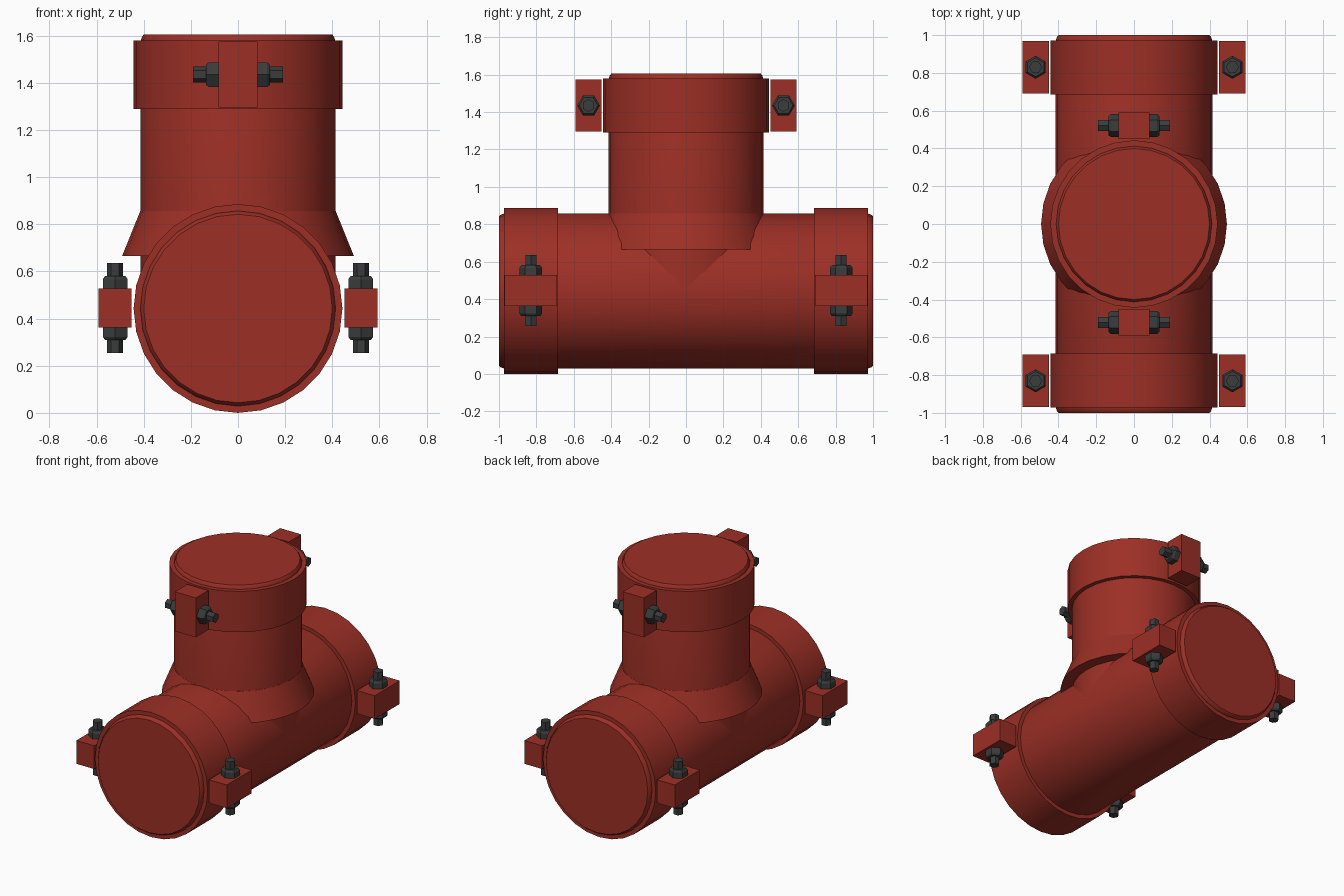
import bpy, bmesh, math
from mathutils import Matrix, Vector

if "Cube" in bpy.data.objects:
    bpy.data.objects.remove(bpy.data.objects["Cube"])

AXIS_Z = 0.443      # height of the horizontal pipe axis
SIDES = 28


def material(name, rgb):
    m = bpy.data.materials.new(name)
    m.diffuse_color = (*rgb, 1)
    m.use_nodes = True
    m.node_tree.nodes["Principled BSDF"].inputs["Base Color"].default_value = m.diffuse_color
    return m


RED = material("red_paint", (0.335, 0.029, 0.019))
DARK = material("dark_steel", (0.043, 0.045, 0.046))

TO_Y = Matrix.Rotation(math.radians(-90), 4, 'X')   # local z -> world y
TO_X = Matrix.Rotation(math.radians(90), 4, 'Y')    # local z -> world x


def finish(name, bm, mat, smooth=False):
    bmesh.ops.recalc_face_normals(bm, faces=bm.faces)
    me = bpy.data.meshes.new(name)
    bm.to_mesh(me)
    bm.free()
    me.materials.append(mat)
    ob = bpy.data.objects.new(name, me)
    bpy.context.collection.objects.link(ob)
    if smooth:
        bpy.ops.object.select_all(action='DESELECT')
        ob.select_set(True)
        bpy.context.view_layer.objects.active = ob
        bpy.ops.object.shade_smooth_by_angle(angle=math.radians(30))
    return ob


def add_lathe(bm, profile, sides, matrix, phase=0.0):
    """Capped solid of revolution from (radius, height) pairs."""
    rings = []
    for r, h in profile:
        ring = []
        for i in range(sides):
            a = phase + 2 * math.pi * i / sides
            ring.append(bm.verts.new(matrix @ Vector((r * math.cos(a), r * math.sin(a), h))))
        rings.append(ring)
    for lo, hi in zip(rings, rings[1:]):
        for i in range(sides):
            j = (i + 1) % sides
            bm.faces.new((lo[i], lo[j], hi[j], hi[i]))
    bm.faces.new(rings[0][::-1])
    bm.faces.new(rings[-1])


def lathe(name, profile, matrix):
    bm = bmesh.new()
    add_lathe(bm, profile, SIDES, matrix)
    return finish(name, bm, RED, True)


def block(name, centre, size):
    bm = bmesh.new()
    bmesh.ops.create_cube(bm, size=1, matrix=Matrix.Translation(centre) @ Matrix.Diagonal((*size, 1)))
    return finish(name, bm, RED)


def bolt(name, centre, rot, nut_phase):
    """Hex shaft through the lug with a chamfered hex nut on both sides."""
    bm = bmesh.new()
    m = Matrix.Translation(centre) @ rot
    add_lathe(bm, [(0.034, -0.19), (0.034, 0.19)], 6, m, nut_phase + math.pi / 6)
    for s in (-1, 1):
        nut = [(0.061, 0.08), (0.061, 0.122), (0.050, 0.136)]
        add_lathe(bm, [(r, s * h) for r, h in nut], 6, m, nut_phase)
    return finish(name, bm, DARK)


# Horizontal run with chamfered ends
run = Matrix.Translation((0, 0, AXIS_Z)) @ TO_Y
lathe("main_pipe", [(0.400, -1), (0.408, -0.99), (0.415, -0.97),
                    (0.415, 0.97), (0.408, 0.99), (0.400, 1)], run)

# Vertical branch and its flared saddle
up = Matrix.Identity(4)
lathe("branch_pipe", [(0.4135, AXIS_Z), (0.4135, 1.575), (0.408, 1.595), (0.400, 1.605)], up)
lathe("saddle_flare", [(0.492, 0.665), (0.4145, 0.857)], up)

# Coupling collars
lathe("branch_collar", [(0.443, 1.29), (0.443, 1.58)], up)
for s, end in ((-1, "front"), (1, "back")):
    lathe(end + "_collar", [(0.443, s * 0.685), (0.443, s * 0.972)], run)

    # Lugs and bolts on both sides of each run collar
    for t, side in ((-1, "left"), (1, "right")):
        c = Vector((t * 0.521, s * 0.83, AXIS_Z + 0.002))
        block(f"{end}_{side}_lug", c, (0.14, 0.28, 0.165))
        bolt(f"{end}_{side}_bolt", c, Matrix.Identity(4), math.pi / 2)

    # Lug and bolt on the branch collar
    c = Vector((0, s * 0.521, 1.435))
    block(f"branch_{end}_lug", c, (0.165, 0.14, 0.28))
    bolt(f"branch_{end}_bolt", c, TO_X, math.pi / 2)
